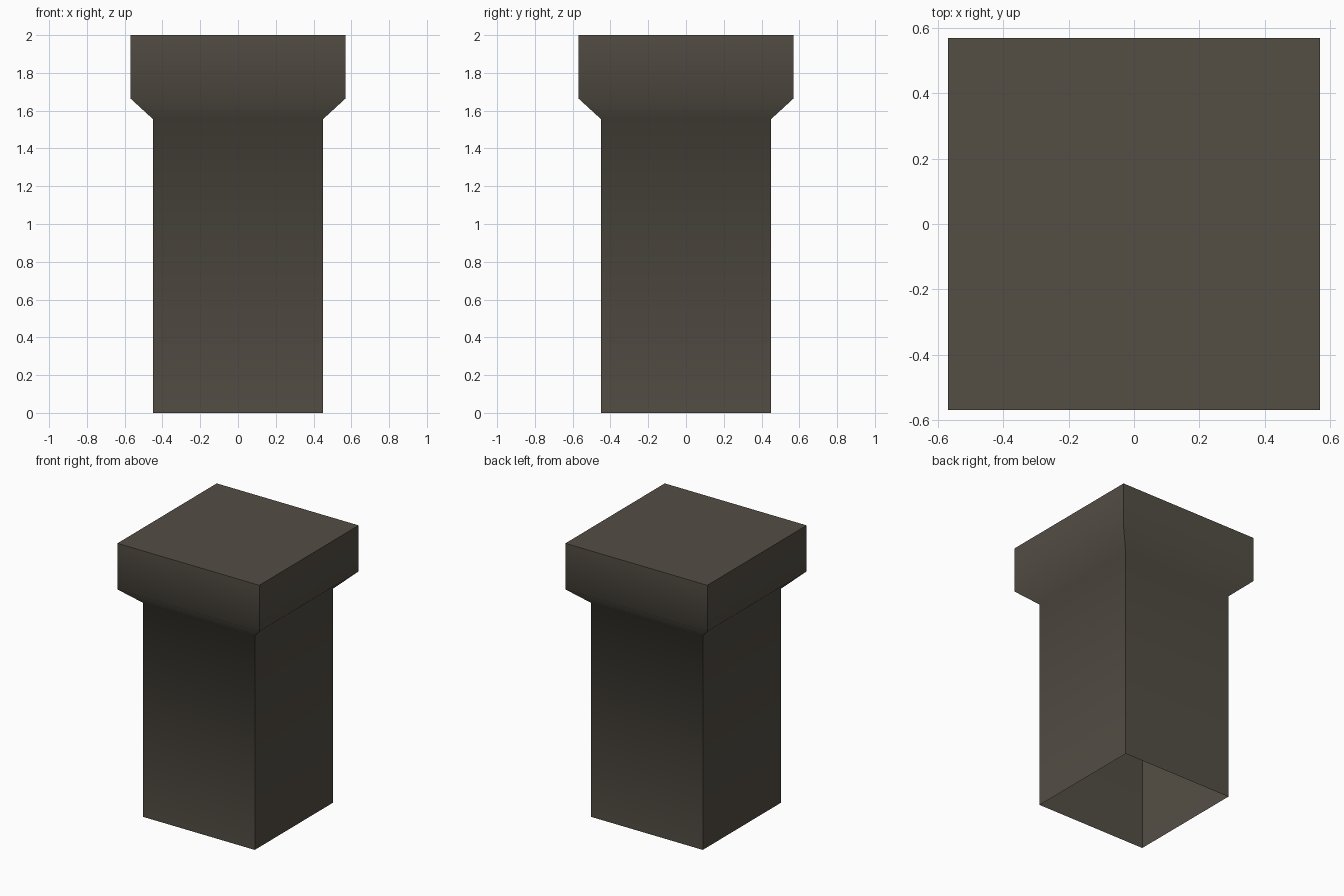
import bpy, bmesh

if "Cube" in bpy.data.objects:
    bpy.data.objects.remove(bpy.data.objects["Cube"])

# One flat stone colour
stone = bpy.data.materials.new("dark_stone")
stone.diffuse_color = (0.088, 0.077, 0.06, 1.0)
stone.use_nodes = True
stone.node_tree.nodes["Principled BSDF"].inputs["Base Color"].default_value = stone.diffuse_color

# Square sections of the post: (half width, height), open at the bottom
profile = [(0.45, 0.0), (0.45, 1.555), (0.57, 1.665), (0.57, 2.0)]

bm = bmesh.new()
rings = [[bm.verts.new((sx * h, sy * h, z))
          for sx, sy in ((-1, -1), (1, -1), (1, 1), (-1, 1))]
         for h, z in profile]

# Walls: smooth up each side
for low, high in zip(rings, rings[1:]):
    for i in range(4):
        j = (i + 1) % 4
        bm.faces.new((low[i], low[j], high[j], high[i])).smooth = True

# Flat top
top = bm.faces.new(rings[-1])
top.smooth = True

# Sharp vertical corners and top rim
for e in bm.edges:
    a, b = e.verts
    if abs(a.co.z - b.co.z) > 0.01 or e in top.edges:
        e.smooth = False

mesh = bpy.data.meshes.new("square_post")
bm.to_mesh(mesh)
bm.free()
mesh.materials.append(stone)
post = bpy.data.objects.new("square_post", mesh)
bpy.context.collection.objects.link(post)
